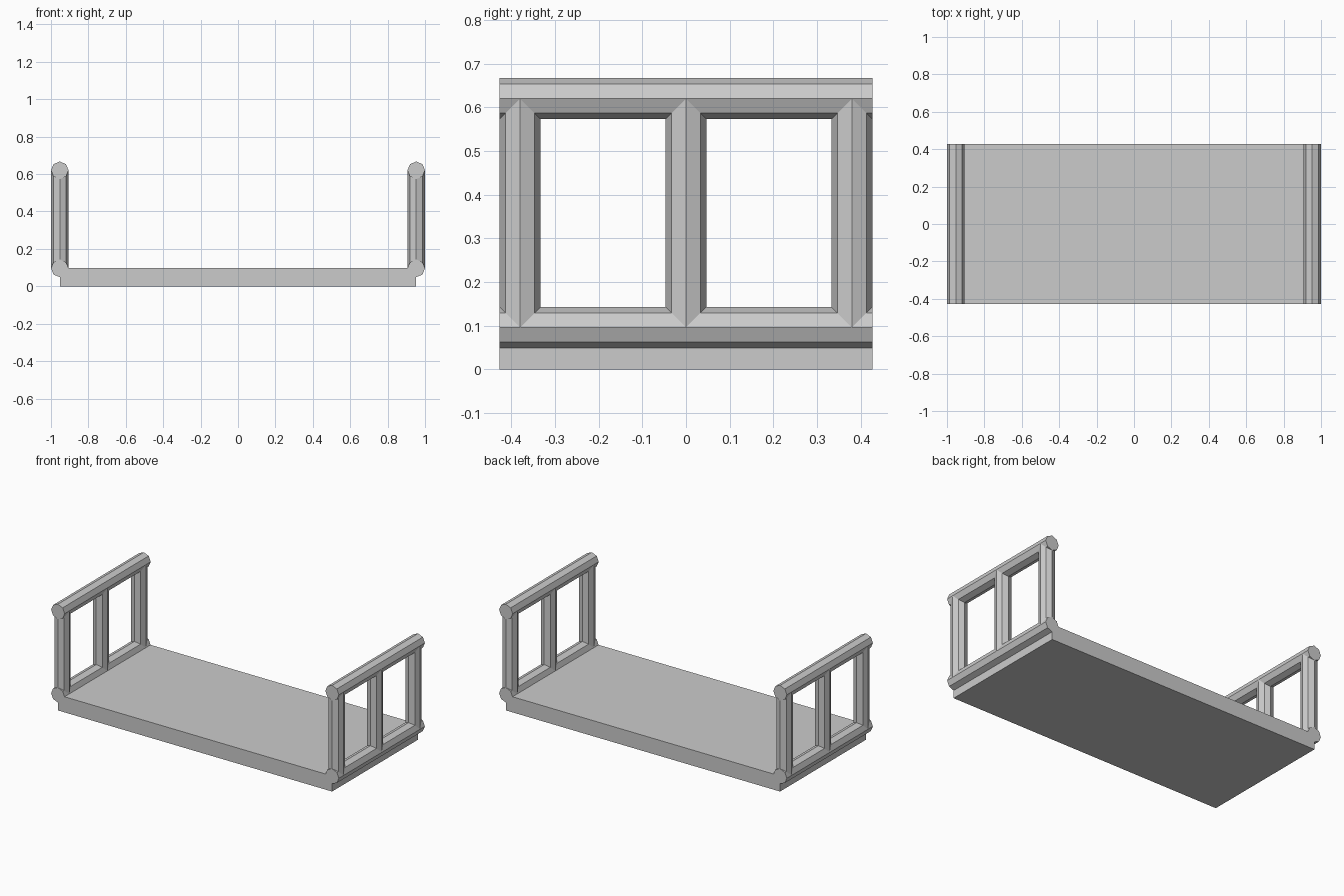
import bpy
import math
from mathutils import Vector

if "Cube" in bpy.data.objects:
    bpy.data.objects.remove(bpy.data.objects["Cube"])

R = 0.047            # tube radius
X = 1 - R            # tube centre line
HALF_Y = 0.427
Z_LOW, Z_HIGH = 0.096, 0.62

grey = bpy.data.materials.new("light grey")
grey.diffuse_color = (0.6, 0.6, 0.6, 1)
grey.use_nodes = True
grey.node_tree.nodes["Principled BSDF"].inputs["Base Color"].default_value = grey.diffuse_color


def finish(name):
    ob = bpy.context.object
    ob.name = name
    ob.data.materials.append(grey)
    return ob


def tube(name, start, end):
    """Eight-sided tube with corners on the main axes."""
    a, b = Vector(start), Vector(end)
    along_y = abs(b.y - a.y) > 0.001
    bpy.ops.mesh.primitive_cylinder_add(
        vertices=8, radius=R, depth=(b - a).length, location=(a + b) / 2,
        rotation=(math.pi / 2 if along_y else 0, 0, 0))
    return finish(name)


# Flat deck
bpy.ops.mesh.primitive_cube_add(size=1, location=(0, 0, 0.049))
deck = finish("deck")
deck.scale = (2 * X, 2 * HALF_Y, 0.098)

# End frames: two rails and three posts each
for side, x in (("left", -X), ("right", X)):
    for level, z in (("lower", Z_LOW), ("upper", Z_HIGH)):
        tube(f"{side}_{level}_rail", (x, -HALF_Y, z), (x, HALF_Y, z))
    for pos, y in (("front", R - HALF_Y), ("middle", 0), ("back", HALF_Y - R)):
        tube(f"{side}_{pos}_post", (x, y, Z_LOW), (x, y, Z_HIGH))
